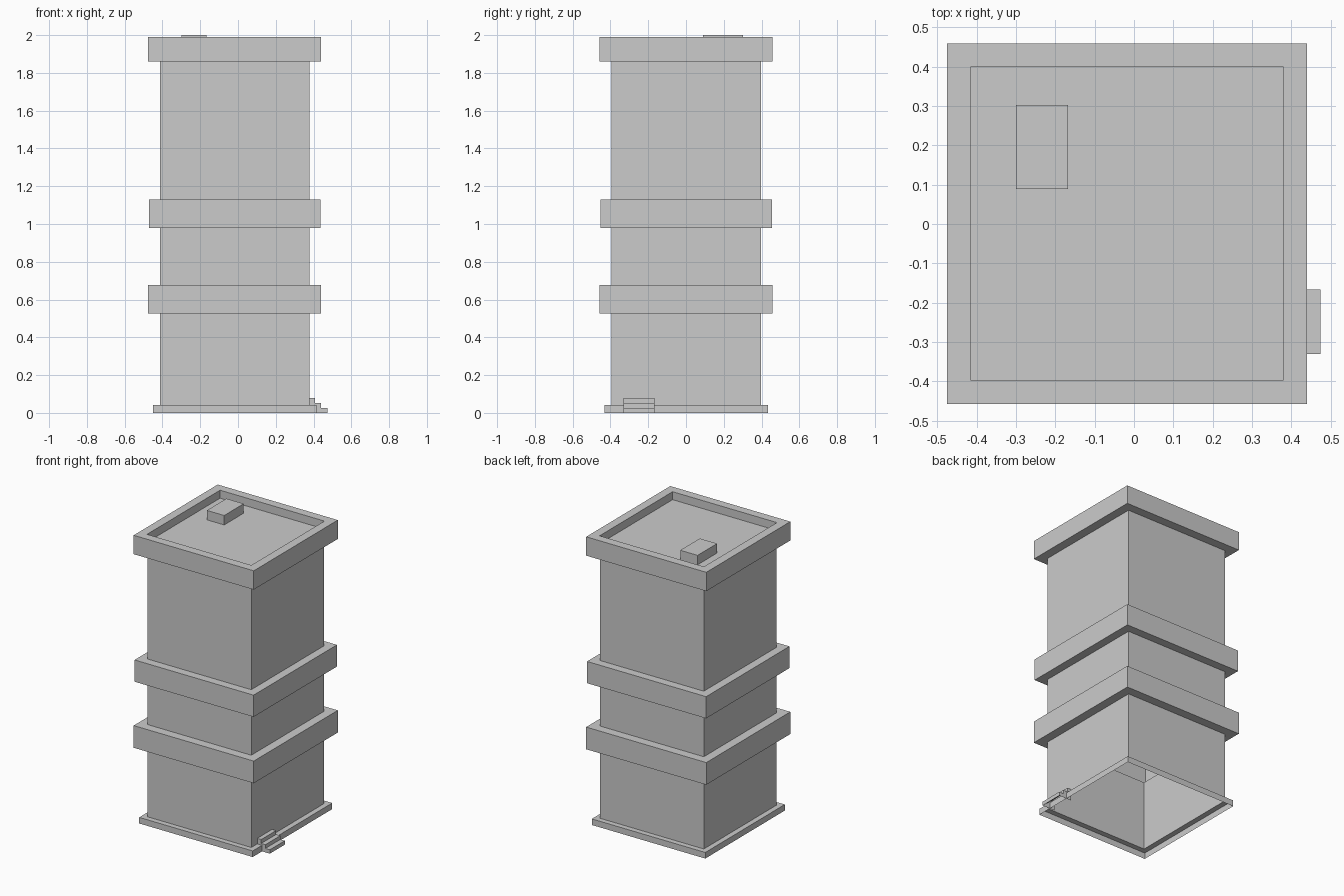
import bpy
import bmesh

if "Cube" in bpy.data.objects:
    bpy.data.objects.remove(bpy.data.objects["Cube"])

CX, CY = -0.018, 0.001


def finish(name, bm):
    bmesh.ops.recalc_face_normals(bm, faces=bm.faces)
    me = bpy.data.meshes.new(name)
    bm.to_mesh(me)
    bm.free()
    ob = bpy.data.objects.new(name, me)
    bpy.context.collection.objects.link(ob)
    return ob


def square_ring(bm, half, z):
    return [bm.verts.new((CX + sx * half, CY + sy * half, z))
            for sx, sy in ((-1, -1), (1, -1), (1, 1), (-1, 1))]


# Tower: one stepped shell, open underneath, with a sunken roof
profile = [
    (0.433, 0.0), (0.433, 0.042), (0.396, 0.042),       # plinth
    (0.396, 0.525), (0.458, 0.525), (0.458, 0.678), (0.396, 0.678),  # lower band
    (0.396, 0.98), (0.454, 0.98), (0.454, 1.13), (0.396, 1.13),      # upper band
    (0.396, 1.86), (0.458, 1.86), (0.458, 1.99), (0.398, 1.99),      # parapet
    (0.398, 1.935),
]
bm = bmesh.new()
rings = [square_ring(bm, h, z) for h, z in profile]
for a, b in zip(rings, rings[1:]):
    for i in range(4):
        j = (i + 1) % 4
        bm.faces.new((a[i], a[j], b[j], b[i]))
bm.faces.new(rings[-1])
finish("tower", bm)

# Rooftop box
bpy.ops.mesh.primitive_cube_add(size=1, location=(-0.234, 0.196, 1.9675))
box = bpy.context.object
box.name = "rooftop_box"
box.scale = (0.132, 0.213, 0.065)

# Entrance steps: stair profile extruded along y, open underneath
steps = [(0.378, 0.0), (0.378, 0.08), (0.408, 0.08), (0.408, 0.053),
         (0.44, 0.053), (0.44, 0.027), (0.474, 0.027), (0.474, 0.0)]
bm = bmesh.new()
near = [bm.verts.new((x, -0.33, z)) for x, z in steps]
far = [bm.verts.new((x, -0.167, z)) for x, z in steps]
bm.faces.new(near)
bm.faces.new(far[::-1])
for i in range(1, len(steps) - 1):
    bm.faces.new((near[i], near[i + 1], far[i + 1], far[i]))
finish("entrance_steps", bm)
